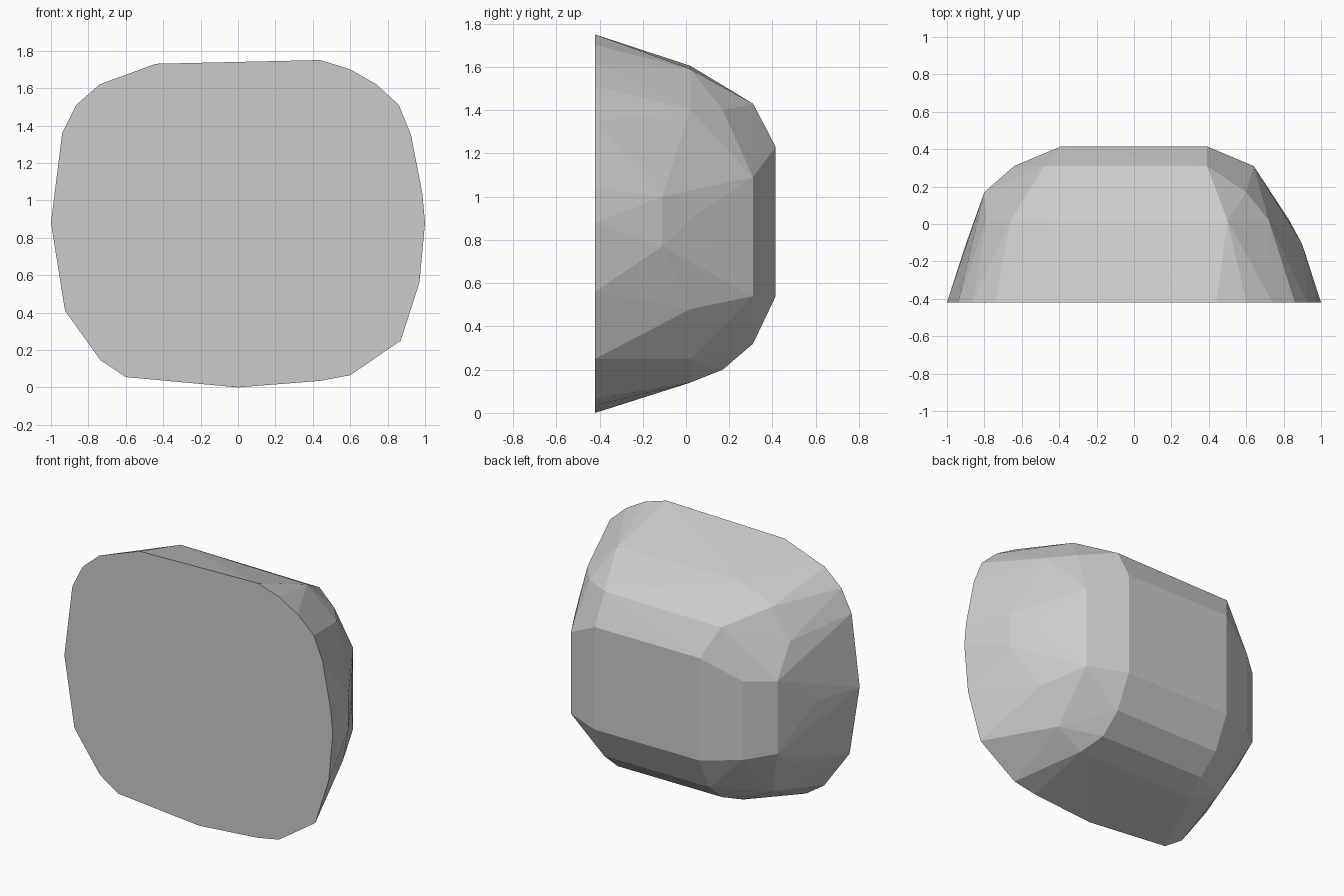
import bpy, bmesh, math

# Cross-sections of the half boulder: depth y -> (x, z) points
sections = {
    # flat front face outline
    -0.42: [(0, 0), (0.44, 0.035), (0.6, 0.065), (0.87, 0.25), (0.97, 0.56),
            (1, 0.88), (0.985, 1.04), (0.925, 1.35), (0.86, 1.51), (0.74, 1.62),
            (0.6, 1.7), (0.44, 1.75), (-0.44, 1.73), (-0.74, 1.62),
            (-0.865, 1.51), (-0.94, 1.36), (-1, 0.88), (-0.925, 0.41),
            (-0.735, 0.145), (-0.6, 0.055)],
    # swelling sides
    -0.11: [(0.9, 0.77), (0.9, 1.0), (-0.9, 0.88)],
    0.02: [(0.5, 1.59), (-0.44, 1.605), (-0.66, 1.5), (0.72, 1.4), (0.83, 0.9),
           (0.77, 0.48), (0.62, 0.25), (0.44, 0.14), (-0.44, 0.14),
           (-0.66, 0.25), (-0.8, 0.48), (-0.79, 1.3)],
    # shoulders toward the back
    0.17: [(0.39, 0.2), (-0.39, 0.2), (-0.8, 0.6), (-0.8, 1.09), (0.6, 1.4)],
    0.31: [(0.39, 1.43), (-0.48, 1.42), (0.64, 1.09), (0.64, 0.54),
           (0.39, 0.32), (-0.39, 0.32), (-0.64, 0.57), (-0.64, 1.1)],
    # blunt back face
    0.415: [(0.39, 0.54), (0.39, 1.23), (-0.39, 0.54), (-0.39, 1.23), (0, 0.88)],
}

# Wrap the sections in a faceted shell
bm = bmesh.new()
for y, points in sections.items():
    for x, z in points:
        bm.verts.new((x, y, z))
hull = bmesh.ops.convex_hull(bm, input=bm.verts)
unused = {g for g in hull["geom_interior"] + hull["geom_unused"]
          if isinstance(g, bmesh.types.BMVert)}
bmesh.ops.delete(bm, geom=list(unused), context="VERTS")
bmesh.ops.dissolve_limit(bm, angle_limit=math.radians(1),
                         verts=bm.verts, edges=bm.edges)
bmesh.ops.recalc_face_normals(bm, faces=bm.faces)

mesh = bpy.data.meshes.new("half_boulder")
bm.to_mesh(mesh)
bm.free()
rock = bpy.data.objects.new("half_boulder", mesh)
bpy.context.collection.objects.link(rock)
